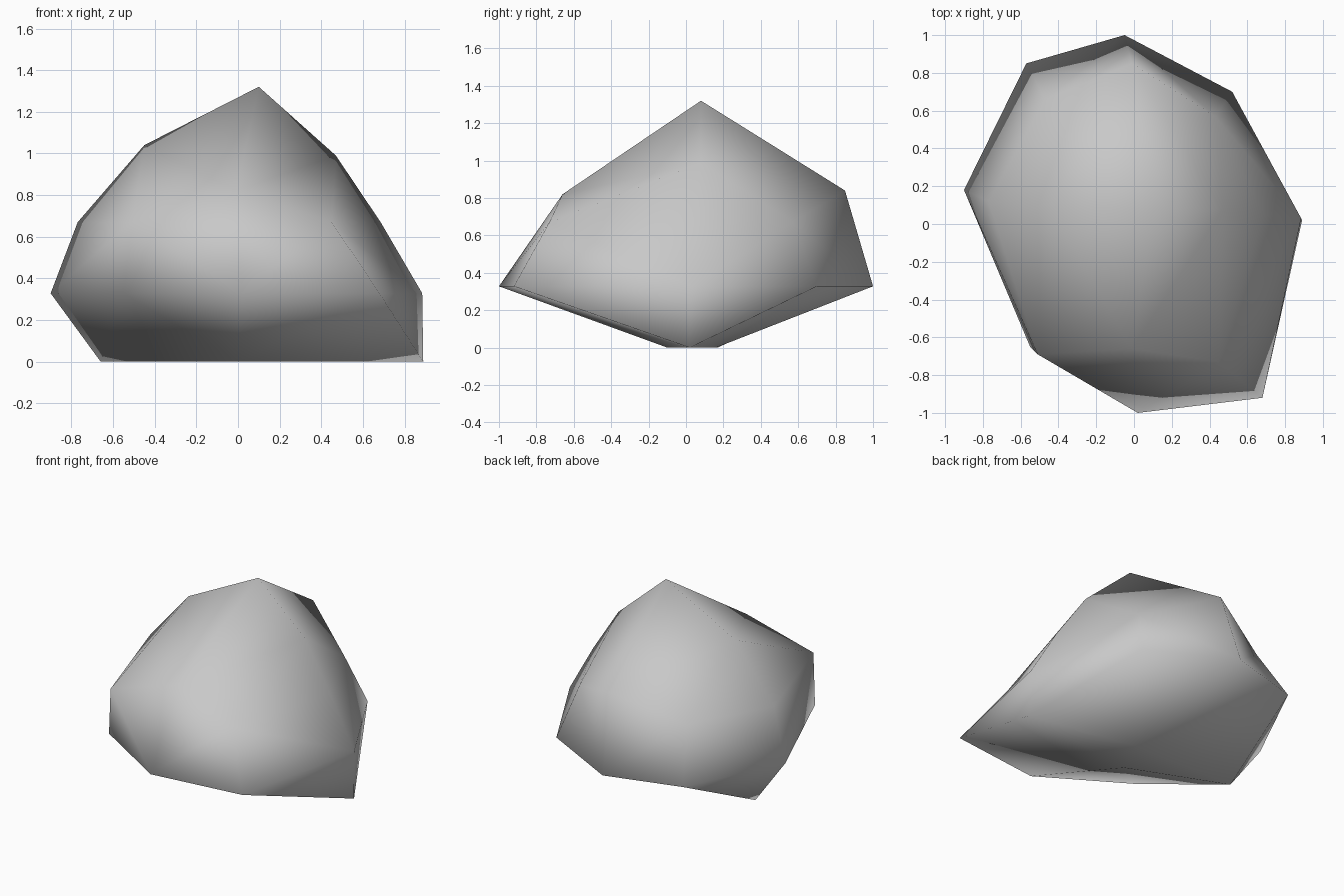
import bpy
import bmesh

# Remove the default object
default_cube = bpy.data.objects.get("Cube")
if default_cube:
    bpy.data.objects.remove(default_cube, do_unlink=True)


def make_material(name, colour):
    """Create one flat material for the viewport and for renders."""
    material = bpy.data.materials.new(name)
    material.use_nodes = True
    material.diffuse_color = colour
    shader = material.node_tree.nodes["Principled BSDF"]
    shader.inputs["Base Color"].default_value = colour
    shader.inputs["Roughness"].default_value = 0.9
    return material


def level(outline, height):
    """Lift a flat outline to one height."""
    return [(x, y, height) for x, y in outline]


def make_boulder(name, foot, waist, shoulder, crests, peak, material):
    """Join the rings of a faceted stone with triangles and shade it smooth."""
    bm = bmesh.new()
    foot, waist, shoulder, crests = (
        [bm.verts.new(corner) for corner in ring]
        for ring in (foot, waist, shoulder, crests))
    top = bm.verts.new(peak)
    sides = len(waist)

    # Underside: flat sole, then two triangles per side and one per corner
    bm.faces.new(foot)
    for i, corner in enumerate(foot):
        before, middle, after = (waist[(2 * i + k) % sides] for k in (-1, 0, 1))
        bm.faces.new((corner, before, middle))
        bm.faces.new((corner, middle, after))
        bm.faces.new((corner, after, foot[(i + 1) % len(foot)]))

    # Walls: each diagonal runs from an odd shoulder point to an even waist point
    for i in range(0, sides, 2):
        for odd in (i - 1, (i + 1) % sides):
            bm.faces.new((waist[i], waist[odd], shoulder[odd]))
            bm.faces.new((waist[i], shoulder[odd], shoulder[i]))

    # Crown: each crest fans over half of the shoulder and meets the peak
    half = sides // 2
    for i, crest in enumerate(crests):
        start = i * half
        for k in range(start, start + half):
            bm.faces.new((shoulder[k], shoulder[(k + 1) % sides], crest))
        for end in (start, (start + half) % sides):
            bm.faces.new((shoulder[end], crest, top))

    bmesh.ops.recalc_face_normals(bm, faces=bm.faces[:])
    for face in bm.faces:
        face.smooth = True
    mesh = bpy.data.meshes.new(name)
    bm.to_mesh(mesh)
    bm.free()
    mesh.materials.append(material)
    boulder = bpy.data.objects.new(name, mesh)
    bpy.context.collection.objects.link(boulder)


# Rings run anticlockwise, starting at the front
foot = level([(0, -0.1), (0.89, 0.02), (0.1, 0.16), (-0.66, 0.17)], 0)
waist = level([(0.02, -1), (0.68, -0.92), (0.885, 0.03), (0.52, 0.7),
               (-0.05, 1), (-0.57, 0.85), (-0.9, 0.18), (-0.55, -0.65)], 0.328)
shoulder = [(-0.01, -0.66, 0.82),
            *level([(0.45, -0.73), (0.685, 0.05), (0.43, 0.57)], 0.67),
            (-0.01, 0.85, 0.84),
            *level([(-0.47, 0.66), (-0.77, 0.12), (-0.51, -0.69)], 0.67)]
crests = [(0.47, 0.08, 0.99), (-0.45, 0.09, 1.04)]
peak = (0.1, 0.08, 1.32)

stone_grey = make_material("stone grey", (0.58, 0.58, 0.58, 1))
make_boulder("boulder", foot, waist, shoulder, crests, peak, stone_grey)
